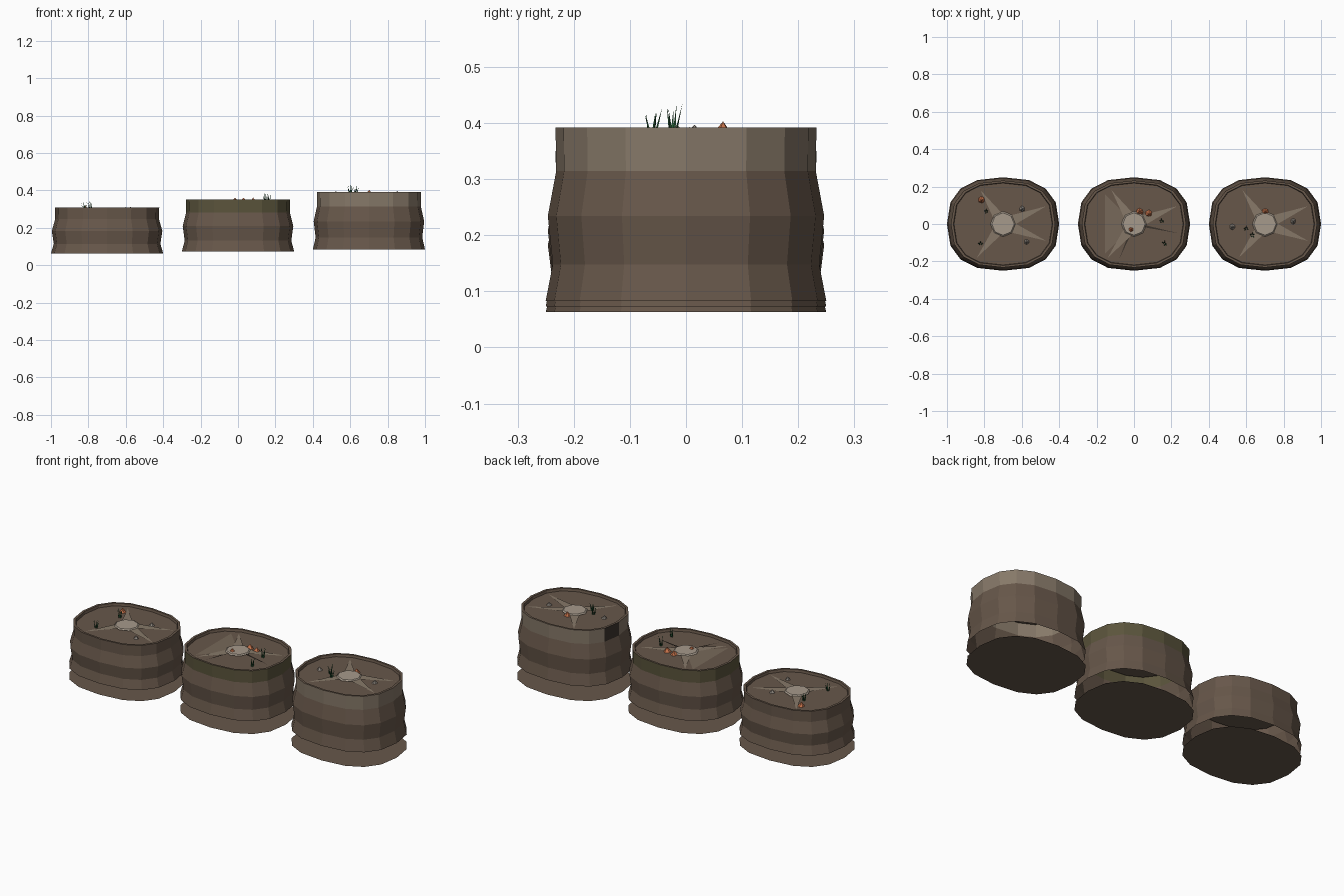
import bpy, bmesh, math, random
from mathutils import Vector

random.seed(4)
if "Cube" in bpy.data.objects:
    bpy.data.objects.remove(bpy.data.objects["Cube"])


def make_material(name, r, g, b):
    m = bpy.data.materials.new(name)
    m.use_nodes = True
    m.diffuse_color = (r, g, b, 1)
    m.node_tree.nodes["Principled BSDF"].inputs["Base Color"].default_value = (r, g, b, 1)
    return m


EARTH = make_material("earth brown", .135, .095, .068)
STONE = make_material("pale stone", .24, .19, .14)
MOSS = make_material("mossy brown", .105, .09, .045)
CAP = make_material("light grey stone", .38, .32, .26)
DARK = make_material("dark crevice", .045, .034, .026)
ORANGE = make_material("orange rock", .56, .17, .07)
GREY = make_material("grey pebble", .27, .24, .21)
GREEN = make_material("grass green", .02, .1, .035)

SIDES = 16
RX, RY = .3, .25


def oval(scale, z):
    """Rounded oval ring of points."""
    pts = []
    for i in range(SIDES):
        a = math.tau * i / SIDES
        c, s = math.cos(a), math.sin(a)
        pts.append(Vector((RX * scale * math.copysign(abs(c) ** .8, c),
                           RY * scale * math.copysign(abs(s) ** .8, s), z)))
    return pts


def finish(bm, name, mats, loc):
    me = bpy.data.meshes.new(name)
    bm.to_mesh(me)
    bm.free()
    for m in mats:
        me.materials.append(m)
    ob = bpy.data.objects.new(name, me)
    ob.location = loc
    bpy.context.collection.objects.link(ob)
    return ob


def body(name, cx, bottom, top, band, crevice):
    """Waisted wall, rim and recessed floor, open underneath."""
    h = top - bottom
    profile = [(1, 0), (.95, .21), (.985, .49), (.925, .75), (.93, 1), (.885, 1)]
    rows = [(s, bottom + t * h) for s, t in profile] + [(.875, top - .014)]
    bm = bmesh.new()
    rings = [[bm.verts.new(p) for p in oval(s, z)] for s, z in rows]
    for r in range(len(rings) - 1):
        for i in range(SIDES):
            j = (i + 1) % SIDES
            f = bm.faces.new((rings[r][i], rings[r][j], rings[r + 1][j], rings[r + 1][i]))
            if r == 3:
                f.material_index = 1
                if crevice and i == SIDES // 2 - 1:
                    f.material_index = 2
    bm.faces.new(rings[-1])
    finish(bm, name, [EARTH, band, DARK], (cx, 0, 0))


def base_disc(name, cx):
    bm = bmesh.new()
    f = bm.faces.new([bm.verts.new(p) for p in oval(1, 0)])
    f.normal_flip()
    finish(bm, name, [EARTH], (cx, 0, 0))


def spike(name, cx, top, tip, mat, half=.035):
    """Low ridge running from the centre out to a point on the floor."""
    tip = Vector((tip[0], tip[1], top - .0125))
    side = Vector((-tip.y, tip.x, 0)).normalized() * half
    hub = Vector((0, 0, top - .006))
    bm = bmesh.new()
    bm.faces.new([bm.verts.new(p) for p in (hub - side, tip, hub + side)])
    bmesh.ops.recalc_face_normals(bm, faces=bm.faces)
    for f in bm.faces:
        if f.normal.z < 0:
            f.normal_flip()
    finish(bm, name, [mat], (cx, 0, 0))


def centre_cap(name, cx, top):
    bm = bmesh.new()
    bmesh.ops.create_cone(bm, cap_ends=True, segments=8, radius1=.068, radius2=.06, depth=.006)
    finish(bm, name, [CAP], (cx, 0, top - .006))


def rock(name, x, y, top, size, mat):
    """Faceted lump with a jittered peak."""
    bm = bmesh.new()
    bmesh.ops.create_cone(bm, cap_ends=True, segments=6, radius1=size,
                          radius2=0, depth=size * 1.2)
    for v in bm.verts:
        v.co.x += random.uniform(-.15, .15) * size
        v.co.y += random.uniform(-.15, .15) * size
    finish(bm, name, [mat], (x, y, top - .013 + size * .6))


def grass(name, x, y, top, height):
    """Tuft of thin leaning blades."""
    bm = bmesh.new()
    for k in range(5):
        a = math.tau * k / 5 + random.random()
        out = Vector((math.cos(a), math.sin(a), 0))
        side = Vector((-out.y, out.x, 0)) * .0035
        root = out * .004
        tip = out * random.uniform(.008, .02) + Vector((0, 0, height * random.uniform(.7, 1)))
        v = [bm.verts.new(p) for p in (root - side, root + side, root + out * .004, tip)]
        for i in range(3):
            bm.faces.new((v[i], v[(i + 1) % 3], v[3]))
    bmesh.ops.recalc_face_normals(bm, faces=bm.faces)
    finish(bm, name, [GREEN], (x, y, top - .013))


# Mounds: name, centre, wall bottom, rim, band colour, crevice, orange, grey, grass
mounds = [
    ("low", -.7, .063, .307, EARTH, False,
     [(-.815, .13)], [(-.6, .08), (-.575, -.095)],
     [(-.79, .065), (-.82, -.105)]),
    ("middle", 0, .073, .35, MOSS, False,
     [(.03, .065), (.08, .055), (-.015, -.03)], [],
     [(.147, .015), (.163, -.105)]),
    ("high", .7, .083, .392, STONE, True,
     [(.7, .065)], [(.525, -.015), (.85, .015)],
     [(.6, -.025), (.63, -.06)]),
]
for n, cx, bottom, top, band, crevice, oranges, greys, tufts in mounds:
    body(n + "_mound_wall", cx, bottom, top, band, crevice)
    base_disc(n + "_mound_base", cx)
    centre_cap(n + "_centre_stone", cx, top)
    for k, tip in enumerate([(-.12, .18), (-.14, -.18), (.23, .095), (.23, -.09)]):
        if n == "middle" and k == 3:
            spike(n + "_dark_ridge", cx, top, (.24, -.05), DARK, .008)
            spike(n + "_dark_ridge_front", cx, top, (-.08, -.19), DARK, .008)
        else:
            spike(f"{n}_ridge_{k}", cx, top, tip, STONE)
    for k, (x, y) in enumerate(oranges):
        rock(f"{n}_orange_rock_{k}", x, y, top, .02, ORANGE)
    for k, (x, y) in enumerate(greys):
        rock(f"{n}_pebble_{k}", x, y, top, .015, GREY)
    for k, (x, y) in enumerate(tufts):
        grass(f"{n}_grass_{k}", x, y, top, .06 - .01 * k)

# Lighter fan on the left part of the middle floor
bm = bmesh.new()
bm.faces.new([bm.verts.new(p) for p in ((0, 0, .341), (-.155, .16, .337), (-.155, -.16, .337))])
finish(bm, "middle_floor_fan", [make_material("worn earth", .185, .14, .1)], (0, 0, 0))
